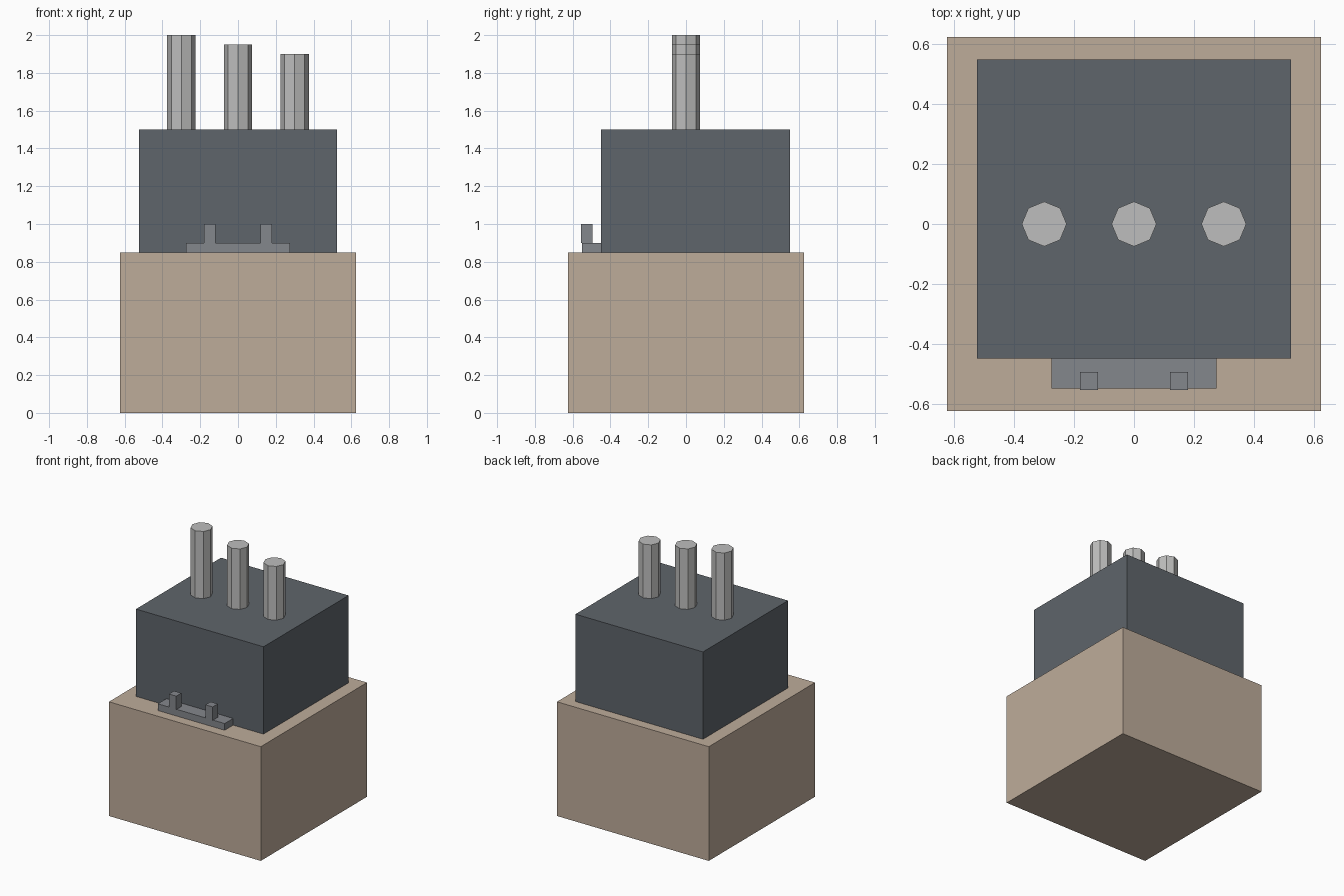
import bpy
import math

cube = bpy.data.objects.get("Cube")
if cube:
    bpy.data.objects.remove(cube, do_unlink=True)


def material(name, rgb):
    m = bpy.data.materials.new(name)
    m.use_nodes = True
    color = (*rgb, 1.0)
    m.diffuse_color = color
    m.node_tree.nodes["Principled BSDF"].inputs["Base Color"].default_value = color
    return m


tan = material("tan_stone", (0.515, 0.413, 0.323))
slate = material("dark_slate", (0.114, 0.130, 0.147))
steel = material("grey_steel", (0.231, 0.242, 0.262))
silver = material("light_silver", (0.515, 0.515, 0.509))


def finish(name, mat):
    ob = bpy.context.object
    ob.name = ob.data.name = name
    ob.data.materials.append(mat)
    bpy.ops.object.shade_flat()
    return ob


def box(name, mat, x, y, z):
    """Box from (min, max) pairs on each axis."""
    spans = (x, y, z)
    bpy.ops.mesh.primitive_cube_add(size=1, location=[(a + b) / 2 for a, b in spans])
    bpy.context.object.scale = [b - a for a, b in spans]
    bpy.ops.object.transform_apply(location=False, rotation=False, scale=True)
    return finish(name, mat)


def pipe(name, x, top, bottom=1.5, radius=0.075):
    bpy.ops.mesh.primitive_cylinder_add(vertices=8, radius=radius, depth=top - bottom,
                                        location=(x, 0, (top + bottom) / 2))
    return finish(name, silver)


# Plinth and machine block
box("plinth", tan, (-0.625, 0.625), (-0.625, 0.625), (0, 0.85))
box("block", slate, (-0.525, 0.525), (-0.45, 0.55), (0.85, 1.5))

# Front ledge with two small posts
box("ledge", steel, (-0.275, 0.275), (-0.55, -0.45), (0.85, 0.90))
for side, cx in (("right", -0.15), ("left", 0.15)):
    box(f"post_{side}", steel, (cx - 0.03, cx + 0.03), (-0.555, -0.495), (0.90, 1.0))

# Row of octagonal pipes, stepping down toward the left side
for side, x, top in (("right", -0.3, 2.0), ("middle", 0.0, 1.95), ("left", 0.3, 1.9)):
    pipe(f"pipe_{side}", x, top)
